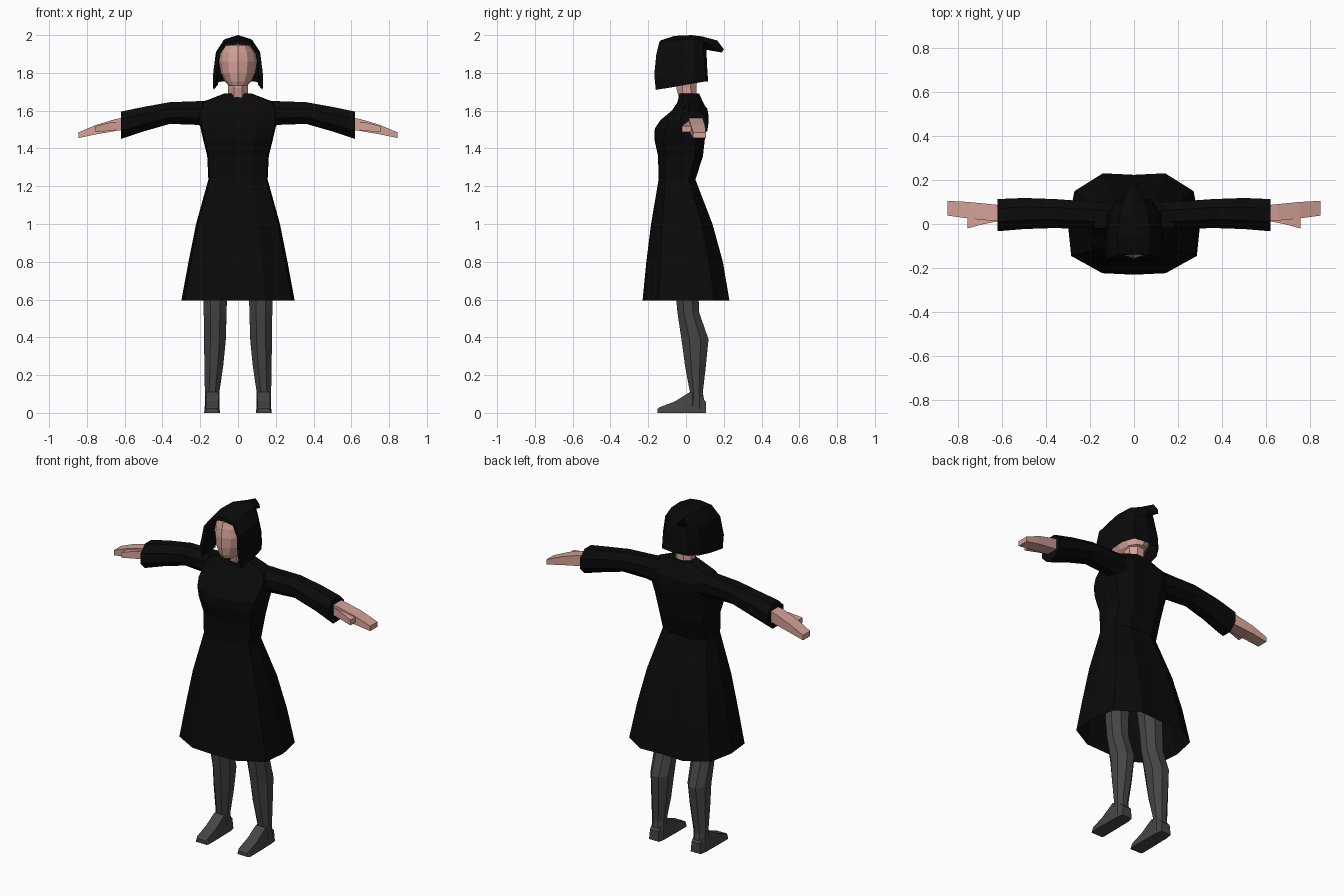
import bpy, bmesh, math


def material(name, rgb):
    m = bpy.data.materials.new(name)
    m.diffuse_color = (*rgb, 1)
    return m


BLACK = material("black_cloth", (0.003, 0.003, 0.003))
SKIN = material("skin", (0.66, 0.36, 0.31))
GREY = material("grey_stocking", (0.06, 0.06, 0.06))


def finish(bm, name, mat):
    bmesh.ops.remove_doubles(bm, verts=bm.verts, dist=0.0005)
    bmesh.ops.recalc_face_normals(bm, faces=bm.faces)
    me = bpy.data.meshes.new(name)
    bm.to_mesh(me)
    bm.free()
    me.materials.append(mat)
    ob = bpy.data.objects.new(name, me)
    bpy.context.collection.objects.link(ob)
    return ob


def loft(name, mat, rings, closed=True, caps=(True, True)):
    """Skin a list of point rings, with optional end caps."""
    bm = bmesh.new()
    rows = [[bm.verts.new(p) for p in r] for r in rings]
    n = len(rows[0])
    for a, b in zip(rows, rows[1:]):
        for i in range(n if closed else n - 1):
            j = (i + 1) % n
            bm.faces.new((a[i], a[j], b[j], b[i]))
    if caps[0]:
        bm.faces.new(rows[0])
    if caps[1]:
        bm.faces.new(rows[-1])
    return finish(bm, name, mat)


def mirror_pair(build):
    for side, s in (("left", 1), ("right", -1)):
        build(side, s)


def oval(n, turn=0.0):
    return [(math.cos(math.tau * (i + turn) / n), math.sin(math.tau * (i + turn) / n))
            for i in range(n)]


def level(z, cx, hw, yf, yb, shape):
    """Horizontal ring from half width and front/back depth."""
    return [(cx + u * hw, (yf + yb) / 2 + v * (yb - yf) / 2, z) for u, v in shape]


# Dress: twelve-sided body flaring to an open hem
half = [(0, -1), (.48, -.97), (.95, -.63), (1, 0), (.9, .65), (.47, 1), (0, .97)]
dress_shape = half + [(-u, v) for u, v in half[-2:0:-1]]
dress = [(.595, .30, -.23, .23), (.80, .262, -.21, .195), (1.0, .222, -.185, .14),
         (1.235, .157, -.145, .05), (1.36, .163, -.148, .09), (1.45, .185, -.168, .10),
         (1.505, .198, -.165, .11), (1.55, .207, -.135, .115), (1.60, .207, -.075, .115),
         (1.645, .19, -.045, .09), (1.69, .075, -.035, .07)]
loft("dress", BLACK, [level(z, 0, w, f, b, dress_shape) for z, w, f, b in dress],
     caps=(False, True))


# Sleeves
def sleeve(side, s):
    rows = [(.13, 1.51, 1.655, -.03, .10), (.22, 1.525, 1.65, -.025, .105),
            (.36, 1.53, 1.645, -.02, .115), (.50, 1.49, 1.62, -.025, .12),
            (.62, 1.45, 1.595, -.035, .115)]
    rings = [[(s * x, (f + b) / 2 + u * (b - f) / 1.9, (lo + hi) / 2 + v * (hi - lo) / 1.85)
              for u, v in oval(8, .5)] for x, lo, hi, f, b in rows]
    loft(side + "_sleeve", BLACK, rings)


mirror_pair(sleeve)


# Hands: flat mitten and a thumb
def hand(side, s):
    def box_rings(rows):
        return [[(s * x, f, lo), (s * x, b, lo), (s * x, b, hi), (s * x, f, hi)]
                for x, f, b, lo, hi in rows]
    loft(side + "_hand", SKIN, box_rings([
        (.60, .015, .085, 1.50, 1.565), (.65, .015, .09, 1.492, 1.555),
        (.75, .025, .10, 1.475, 1.525), (.845, .038, .105, 1.455, 1.485)]))
    loft(side + "_thumb", SKIN, box_rings([
        (.62, .012, .05, 1.50, 1.545), (.69, -.002, .05, 1.492, 1.535),
        (.755, -.02, .026, 1.487, 1.518)]))


mirror_pair(hand)


# Legs and feet
def leg(side, s):
    rows = [(.01, .137, .04, -.005, .105), (.06, .137, .04, .01, .10),
            (.11, .137, .04, .018, .092), (.25, .128, .052, -.01, .11),
            (.39, .122, .06, -.03, .125), (.53, .121, .063, -.05, .075),
            (.64, .121, .066, -.06, .07), (.95, .10, .075, -.09, .08)]
    loft(side + "_leg", GREY, [level(z, s * x, w * 1.04, f, b, oval(8, .5))
                               for z, x, w, f, b in rows])
    foot = [(.105, .033, .06), (.065, .04, .10), (.02, .04, .11), (-.06, .042, .06),
            (-.14, .042, .03), (-.15, .036, .022)]
    loft(side + "_foot", GREY, [[(s * .137 + w, y, 0), (s * .137 + w * .8, y, h),
                                 (s * .137 - w * .8, y, h), (s * .137 - w, y, 0)]
                                for y, w, h in foot])


mirror_pair(leg)

# Neck and head
neck = [(1.66, .056, -.04, .06), (1.72, .056, -.055, .06), (1.80, .06, -.06, .065)]
loft("neck", SKIN, [level(z, 0, w, f, b, oval(8, .5)) for z, w, f, b in neck])
head = [(1.73, .045, -.135, -.02), (1.755, .07, -.148, .08), (1.80, .092, -.155, .09),
        (1.86, .102, -.157, .09), (1.91, .092, -.15, .085), (1.945, .065, -.14, .07),
        (1.96, .035, -.12, .04)]
loft("head", SKIN, [level(z, 0, w, f, b, oval(12)) for z, w, f, b in head])

# Hood: arches from the inner lining, over the rim, to the drooping back peak
arches = [
    [(.105, -.06, 1.74), (.108, -.06, 1.80), (.103, -.06, 1.89), (.065, -.06, 1.95), (0, -.06, 1.965)],
    [(.124, -.157, 1.715), (.112, -.165, 1.79), (.100, -.155, 1.89), (.065, -.142, 1.943), (0, -.138, 1.952)],
    [(.130, -.160, 1.71), (.132, -.168, 1.79), (.115, -.157, 1.90), (.070, -.142, 1.96), (0, -.135, 1.972)],
    [(.132, -.05, 1.728), (.130, -.05, 1.81), (.117, -.05, 1.91), (.075, -.05, 1.975), (0, -.06, 1.996)],
    [(.122, .045, 1.745), (.120, .045, 1.82), (.105, .045, 1.92), (.065, .045, 1.98), (0, .03, 2.0)],
    [(.085, .105, 1.755), (.083, .10, 1.83), (.070, .09, 1.915), (.050, .095, 1.965), (0, .085, 1.993)],
    [(0, .117, 1.755), (0, .112, 1.83), (0, .108, 1.922), (.030, .155, 1.935), (0, .165, 1.972)],
    [(0, .117, 1.755), (0, .112, 1.83), (0, .108, 1.922), (.012, .19, 1.908), (0, .20, 1.925)],
]
bm = bmesh.new()
for a, b in zip(arches, arches[1:]):
    for i in range(4):
        for s in (1, -1):
            quad = []
            for x, y, z in (a[i], a[i + 1], b[i + 1], b[i]):
                if (s * x, y, z) not in quad:
                    quad.append((s * x, y, z))
            if len(quad) > 2:
                bm.faces.new([bm.verts.new(p) for p in quad])
# close the end of the peak
tip = arches[-1]
for s in (1, -1):
    bm.faces.new([bm.verts.new((s * p[0], p[1], p[2])) for p in (tip[2], tip[3], tip[4])])
finish(bm, "hood", BLACK)
